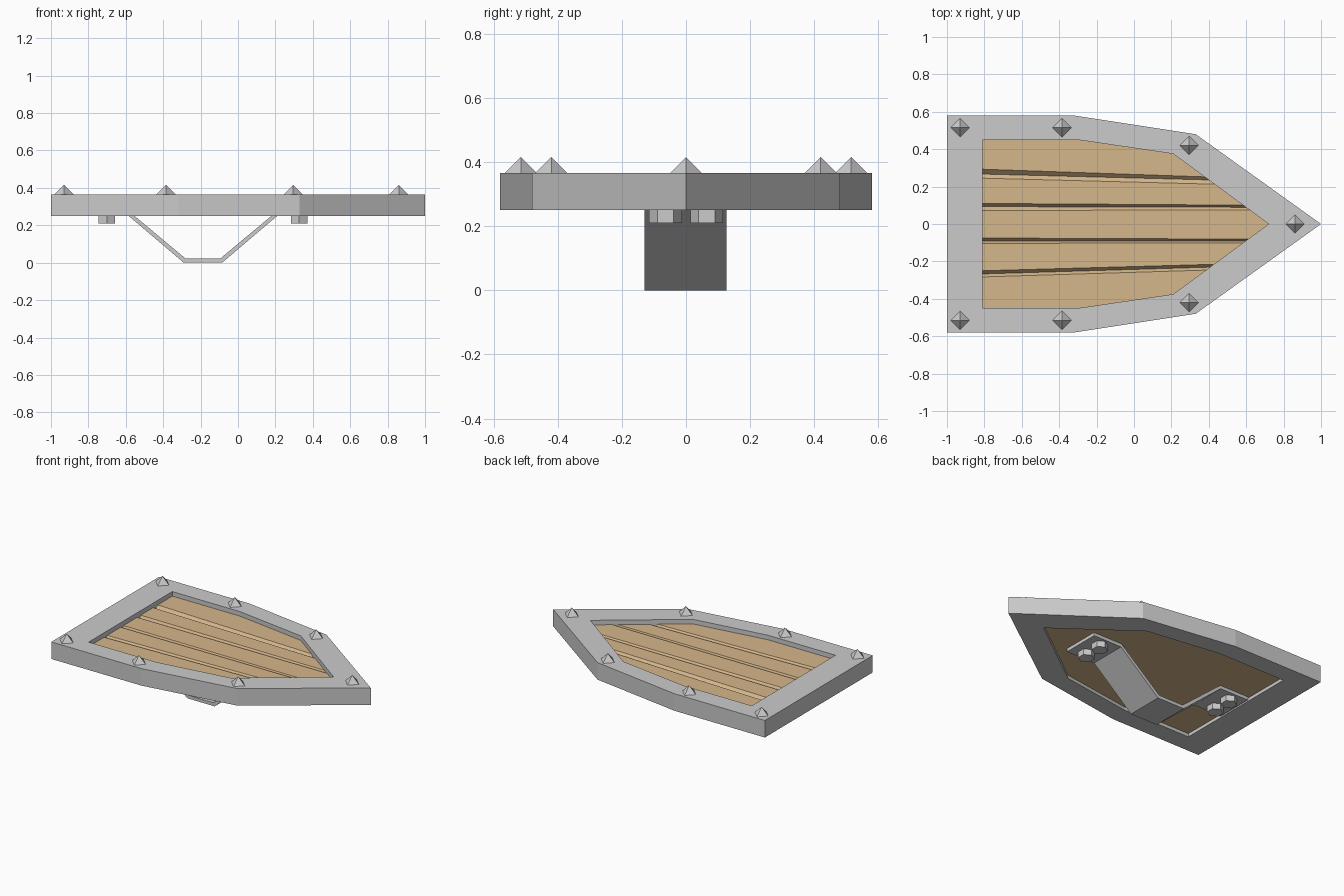
import bpy, bmesh, math
from mathutils import Vector

if "Cube" in bpy.data.objects:
    bpy.data.objects.remove(bpy.data.objects["Cube"], do_unlink=True)


def material(name, rgb):
    m = bpy.data.materials.new(name)
    m.use_nodes = True
    m.diffuse_color = (*rgb, 1)
    m.node_tree.nodes["Principled BSDF"].inputs["Base Color"].default_value = (*rgb, 1)
    return m


STEEL = material("steel grey", (0.6, 0.6, 0.6))
WOOD = material("light wood", (0.67, 0.475, 0.262))


def finish(bm, name, mat):
    bmesh.ops.recalc_face_normals(bm, faces=bm.faces)
    mesh = bpy.data.meshes.new(name)
    bm.to_mesh(mesh)
    bm.free()
    mesh.materials.append(mat)
    obj = bpy.data.objects.new(name, mesh)
    bpy.context.collection.objects.link(obj)
    return obj


def mirrored(half):
    """Close a half outline, running from the flat end to the tip, across y = 0."""
    return half + [(x, -y) for x, y in reversed(half) if y]


OUTER = mirrored([(-1, 0.58), (-0.32, 0.58), (0.33, 0.48), (1, 0)])
INNER = mirrored([(-0.81, 0.45), (-0.30, 0.45), (0.21, 0.375), (0.72, 0)])
BOTTOM, TOP = 0.25, 0.366
WOOD_BOTTOM, WOOD_TOP, GROOVE = 0.272, 0.335, 0.022


def loft(bm, a, b, closed=True):
    """Join two matching rows of vertices with quads."""
    for i in range(len(a) if closed else len(a) - 1):
        j = (i + 1) % len(a)
        bm.faces.new((a[i], a[j], b[j], b[i]))


# Metal rim: four loops joined into a ring
bm = bmesh.new()
loops = [[bm.verts.new((x, y, z)) for x, y in line]
         for line, z in ((OUTER, BOTTOM), (OUTER, TOP), (INNER, TOP), (INNER, BOTTOM))]
for i in range(4):
    loft(bm, loops[i], loops[(i + 1) % 4])
finish(bm, "rim", STEEL)

# Plank panel: V grooves fanning from the flat end, trimmed to the rim opening
GROOVES_BACK = [(0.293, 0.267, 0.245), (0.11, 0.093, 0.072),
                (-0.075, -0.09, -0.104), (-0.25, -0.267, -0.283)]
GROOVES_TIP = [(0.24, 0.227, 0.205), (0.10, 0.089, 0.076),
               (-0.081, -0.092, -0.10), (-0.207, -0.221, -0.236)]


def section(bm, x, grooves):
    pts = [(0.6, WOOD_BOTTOM), (0.6, WOOD_TOP)]
    for a, b, c in grooves:
        pts += [(a, WOOD_TOP), (b, WOOD_TOP - GROOVE), (c, WOOD_TOP)]
    pts += [(-0.6, WOOD_TOP), (-0.6, WOOD_BOTTOM)]
    return [bm.verts.new((x, y, z)) for y, z in pts]


bm = bmesh.new()
back, tip = section(bm, -0.81, GROOVES_BACK), section(bm, 0.73, GROOVES_TIP)
loft(bm, back, tip)
bm.faces.new(back)
bm.faces.new(tip)
for i, (x, y) in enumerate(INNER[:-1]):
    nx, ny = INNER[i + 1]
    normal = Vector((y - ny, nx - x, 0))
    cut = bmesh.ops.bisect_plane(bm, geom=bm.verts[:] + bm.edges[:] + bm.faces[:],
                                 plane_co=(x, y, 0), plane_no=normal, clear_outer=True)
    edges = [e for e in cut["geom_cut"] if isinstance(e, bmesh.types.BMEdge)]
    bmesh.ops.edgenet_fill(bm, edges=edges)
finish(bm, "plank_panel", WOOD)

# Pyramid studs on the rim
STUDS = mirrored([(-0.93, 0.515), (-0.385, 0.515), (0.295, 0.42), (0.86, 0)])
for x, y in STUDS:
    bpy.ops.mesh.primitive_cone_add(vertices=4, radius1=0.05, depth=0.05,
                                    location=(x, y, TOP + 0.025))
    bpy.context.object.name = "stud"
    bpy.context.object.data.materials.append(STEEL)

# Hand strap: bent bar with a flat foot at each end
MID = -0.1875
half_out = [(0.612, 0.25), (0.397, 0.25), (0.1025, 0)]
half_in = [(0.0925, 0.022), (0.392, 0.272), (0.612, 0.272)]
lower = [(MID - x, z) for x, z in half_out] + [(MID + x, z) for x, z in reversed(half_out)]
upper = [(MID - x, z) for x, z in reversed(half_in)] + [(MID + x, z) for x, z in half_in]
bm = bmesh.new()
sides = []
for y in (-0.13, 0.127):
    low = [bm.verts.new((x, y, z)) for x, z in lower]
    up = [bm.verts.new((x, y, z)) for x, z in upper]
    loft(bm, low, up, closed=False)
    sides.append(low + up[::-1])
loft(bm, *sides)
finish(bm, "hand_strap", STEEL)

# Hexagonal bolts holding the strap feet
for x in (MID - 0.514, MID + 0.514):
    for y in (-0.064, 0.065):
        bpy.ops.mesh.primitive_cylinder_add(vertices=6, radius=0.051, depth=0.042,
                                            location=(x, y, 0.231))
        bpy.context.object.name = "bolt"
        bpy.context.object.data.materials.append(STEEL)
